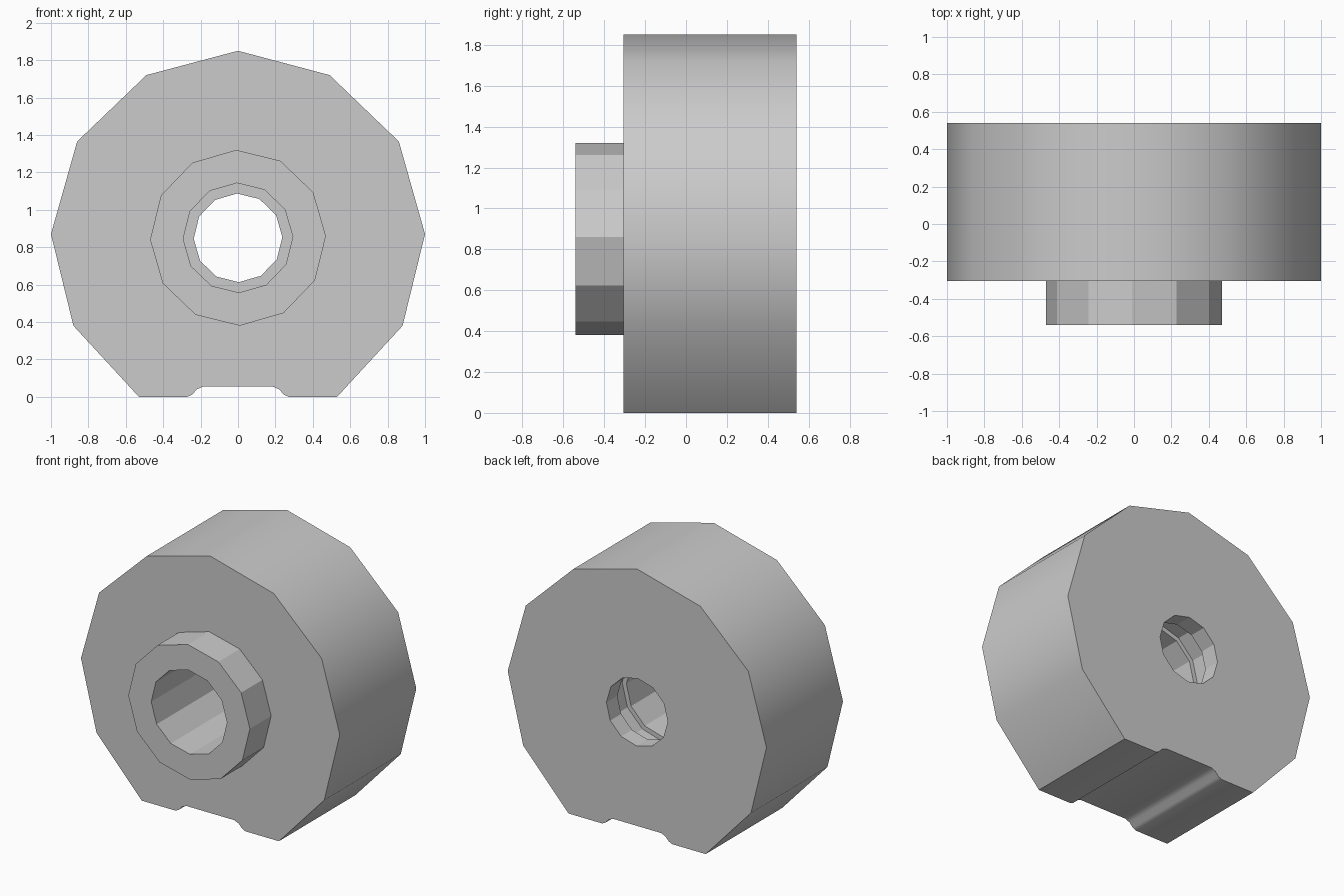
import bpy, bmesh, math

if "Cube" in bpy.data.objects:
    bpy.data.objects.remove(bpy.data.objects["Cube"], do_unlink=True)

AXIS_Z = 0.85
FRONT, SHOULDER, BACK = -0.54, -0.305, 0.54

grey = bpy.data.materials.new("plain grey")
grey.use_nodes = True
grey.diffuse_color = (0.6, 0.6, 0.6, 1)
grey.node_tree.nodes["Principled BSDF"].inputs["Base Color"].default_value = (0.6, 0.6, 0.6, 1)


def ring(radius, sides=12):
    """Outline of a regular polygon around the bore axis."""
    return [(radius * math.sin(a), AXIS_Z + radius * math.cos(a))
            for a in (2 * math.pi * i / sides - 0.02 for i in range(sides))]


def prism(name, outline, y0, y1):
    """Outline in x, z drawn out along y."""
    bm = bmesh.new()
    face = bm.faces.new([bm.verts.new((x, y0, z)) for x, z in outline])
    out = bmesh.ops.extrude_face_region(bm, geom=[face])
    verts = [v for v in out["geom"] if isinstance(v, bmesh.types.BMVert)]
    bmesh.ops.translate(bm, verts=verts, vec=(0, y1 - y0, 0))
    bmesh.ops.recalc_face_normals(bm, faces=bm.faces)
    mesh = bpy.data.meshes.new(name)
    bm.to_mesh(mesh)
    bm.free()
    obj = bpy.data.objects.new(name, mesh)
    bpy.context.collection.objects.link(obj)
    mesh.materials.append(grey)
    return obj


def activate(obj):
    bpy.ops.object.select_all(action="DESELECT")
    obj.select_set(True)
    bpy.context.view_layer.objects.active = obj


def cut(obj, radius, y0, y1):
    """Bore a hole through part of the object."""
    cutter = prism("bore_cutter", ring(radius), y0, y1)
    activate(obj)
    mod = obj.modifiers.new("bore", "BOOLEAN")
    mod.operation, mod.solver, mod.object = "DIFFERENCE", "EXACT", cutter
    bpy.ops.object.modifier_apply(modifier=mod.name)
    bpy.data.objects.remove(cutter, do_unlink=True)


# Wheel body: half outline from the crown down to the notch, then mirrored
half = [(0.49, 1.72), (0.86, 1.365), (1.0, 0.87), (0.88, 0.38), (0.53, 0),
        (0.27, 0), (0.245, 0.012), (0.22, 0.04), (0.185, 0.055)]
body = prism("wheel_body", [(0, 1.85)] + half + [(-x, z) for x, z in reversed(half)],
             SHOULDER, BACK)

# Bore: narrow lip at the back, wider recess, main bore to the front
cut(body, 0.237, 0.3, 0.7)
cut(body, 0.325, 0.24, 0.42)
cut(body, 0.293, -0.5, 0.3)
activate(body)
bpy.ops.object.shade_smooth_by_angle(angle=math.radians(40))
for poly in body.data.polygons:
    c = poly.center
    if math.hypot(c.x, c.z - AXIS_Z) < 0.35 and abs(poly.normal.y) < 0.5:
        poly.use_smooth = False

# Hub boss on the front face
boss = prism("hub_boss", ring(0.47), FRONT, SHOULDER)
cut(boss, 0.293, -0.7, 0)
